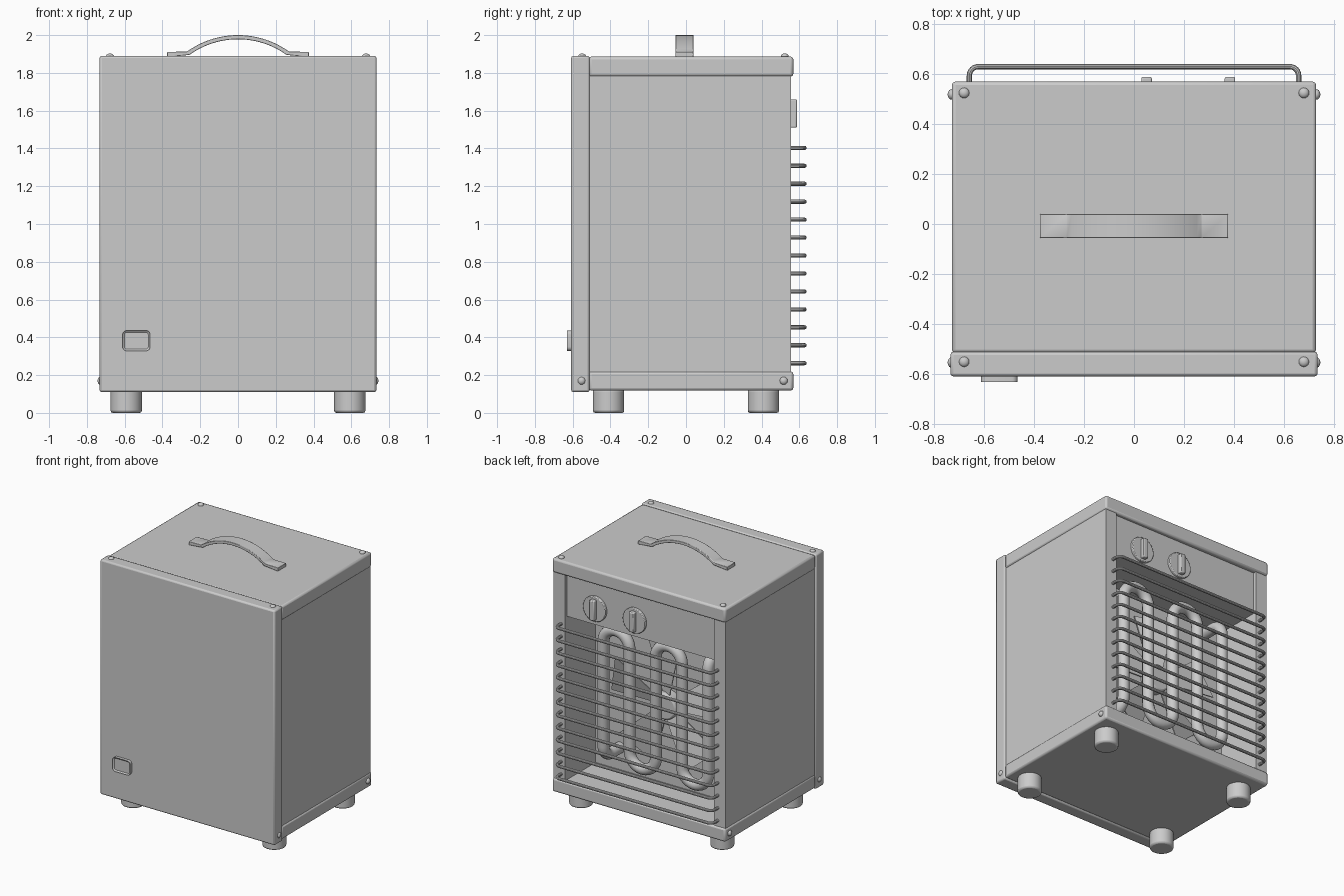
import bpy, bmesh, math
from mathutils import Vector, Matrix

if "Cube" in bpy.data.objects:
    bpy.data.objects.remove(bpy.data.objects["Cube"], do_unlink=True)

grey = bpy.data.materials.new("plain grey")
grey.use_nodes = True
grey.diffuse_color = (0.6, 0.6, 0.6, 1)
grey.node_tree.nodes["Principled BSDF"].inputs["Base Color"].default_value = (0.6, 0.6, 0.6, 1)

AXES = {"X": Matrix.Rotation(math.pi / 2, 4, "Y"),
        "Y": Matrix.Rotation(-math.pi / 2, 4, "X"),
        "Z": Matrix.Identity(4)}


def finish(name, bm, bevel=0.0, segments=2):
    bmesh.ops.recalc_face_normals(bm, faces=bm.faces[:])
    mesh = bpy.data.meshes.new(name)
    bm.to_mesh(mesh)
    bm.free()
    obj = bpy.data.objects.new(name, mesh)
    bpy.context.collection.objects.link(obj)
    mesh.materials.append(grey)
    if bevel:
        mod = obj.modifiers.new("soft edges", "BEVEL")
        mod.width, mod.segments, mod.limit_method = bevel, segments, "ANGLE"
    bpy.ops.object.select_all(action="DESELECT")
    obj.select_set(True)
    bpy.context.view_layer.objects.active = obj
    bpy.ops.object.shade_smooth_by_angle(angle=math.radians(35))
    return obj


def box(name, x, y, z, bevel=0.0):
    """Box from three (low, high) ranges."""
    bm = bmesh.new()
    size = [r[1] - r[0] for r in (x, y, z)]
    mid = [(r[1] + r[0]) / 2 for r in (x, y, z)]
    bmesh.ops.create_cube(bm, size=1, matrix=Matrix.Translation(mid) @ Matrix.Diagonal((*size, 1)))
    return finish(name, bm, bevel)


def cylinder(name, centre, radius, depth, axis="Z", bevel=0.0):
    bm = bmesh.new()
    bmesh.ops.create_cone(bm, cap_ends=True, segments=32, radius1=radius, radius2=radius,
                          depth=depth, matrix=Matrix.Translation(centre) @ AXES[axis])
    return finish(name, bm, bevel)


def dome(name, centre, axis):
    """Flattened round screw head."""
    bm = bmesh.new()
    bmesh.ops.create_uvsphere(bm, u_segments=16, v_segments=10, radius=0.021,
                              matrix=Matrix.Translation(centre) @ AXES[axis] @ Matrix.Diagonal((1, 1, 0.75, 1)))
    return finish(name, bm)


def extrude_profile(name, points, shift, bevel=0.0):
    """Closed outline of 3D points pushed along a vector."""
    bm = bmesh.new()
    face = bm.faces.new([bm.verts.new(p) for p in points])
    new = bmesh.ops.extrude_face_region(bm, geom=[face])["geom"]
    bmesh.ops.translate(bm, vec=shift, verts=[v for v in new if isinstance(v, bmesh.types.BMVert)])
    return finish(name, bm, bevel)


def tube(name, points, radius, sides):
    """Round tube swept along a path of points."""
    bm = bmesh.new()
    points = [Vector(p) for p in points]
    rings, normal = [], None
    for i, p in enumerate(points):
        tangent = (points[min(i + 1, len(points) - 1)] - points[max(i - 1, 0)]).normalized()
        if normal is None:
            normal = tangent.orthogonal()
        normal = (normal - tangent * normal.dot(tangent)).normalized()
        side = tangent.cross(normal)
        angles = [math.tau * k / sides for k in range(sides)]
        rings.append([bm.verts.new(p + radius * (math.cos(a) * normal + math.sin(a) * side)) for a in angles])
    for a, b in zip(rings, rings[1:]):
        for k in range(sides):
            n = (k + 1) % sides
            bm.faces.new((a[k], a[n], b[n], b[k]))
    bm.faces.new(rings[0])
    bm.faces.new(rings[-1])
    return finish(name, bm)


def arc(centre, u, v, radius, start, end, steps):
    """Arc points in the plane of the directions u and v, angles in degrees."""
    c, u, v = Vector(centre), Vector(u), Vector(v)
    angles = [math.radians(start + (end - start) * i / steps) for i in range(steps + 1)]
    return [c + radius * (math.cos(a) * u + math.sin(a) * v) for a in angles]


X, Y, Z = (1, 0, 0), (0, 1, 0), (0, 0, 1)

# Casing
box("front_cover", (-0.733, 0.733), (-0.608, -0.51), (0.11, 1.89), 0.012)
box("top_cap", (-0.727, 0.727), (-0.515, 0.568), (1.78, 1.886), 0.014)
box("bottom_tray", (-0.727, 0.727), (-0.515, 0.568), (0.118, 0.22), 0.014)
box("inner_body", (-0.71, 0.71), (-0.52, 0.19), (0.2, 1.8))
for s, side in ((-1, "right"), (1, "left")):
    box(side + "_side_wall", sorted((s * 0.625, s * 0.72)), (-0.515, 0.557), (0.21, 1.79))

# Control panel with two knobs
box("control_panel", (-0.63, 0.63), (0.18, 0.535), (1.46, 1.79))
for i, x in enumerate((0.05, 0.383)):
    cylinder(f"knob_disc_{i}", (x, 0.54, 1.585), 0.095, 0.03, "Y", 0.005)
    box(f"knob_grip_{i}", (x - 0.021, x + 0.021), (0.54, 0.587), (1.51, 1.66), 0.006)

# Guard wires
for i in range(13):
    z = 0.263 + 0.095 * i
    path = [(0.657, 0.54, z)]
    path += arc((0.622, 0.593, z), X, Y, 0.035, 0, 90, 6)
    path += arc((-0.622, 0.593, z), X, Y, 0.035, 90, 180, 6)
    path += [(-0.657, 0.54, z)]
    tube(f"guard_wire_{i}", path, 0.011, 10)

# Serpentine heating element, its ends turning into the inner wall
pitch, depth, low, high = 0.22, 0.39, 0.5, 1.27
r = pitch / 2
columns = [(2 - i) * pitch - 0.02 for i in range(5)]
path = [(columns[0], 0.15, low - r)] + arc((columns[0], depth - 0.09, low - 0.02), Y, Z, 0.09, -90, 0, 8)
for i in range(4):
    middle = columns[i] - r
    if i % 2 == 0:
        path += arc((middle, depth, high), X, Z, r, 0, 180, 14)
    else:
        path += arc((middle, depth, low), X, Z, r, 0, -180, 14)
path += arc((columns[4], depth - 0.09, high + 0.02), Y, Z, 0.09, 0, 90, 8) + [(columns[4], 0.15, high + r)]
tube("heating_element", path, 0.041, 16)

# Fan
cylinder("fan_hub", (0, 0.225, 0.84), 0.1, 0.09, "Y", 0.012)
for i in range(5):
    turn = Matrix.Translation((0, 0.23, 0.84)) @ Matrix.Rotation(math.tau * i / 5, 4, "Y")
    outline = [(-0.04, 0.02, 0.08), (0.04, -0.02, 0.08), (0.17, -0.03, 0.45), (-0.13, 0.03, 0.47)]
    extrude_profile(f"fan_blade_{i}", [turn @ Vector(p) for p in outline], (0, 0.008, 0))

# Carrying handle: flat tabs joined by an arch
half, rise = 0.27, 0.087
radius = (half ** 2 + rise ** 2) / (2 * rise)
spread = math.degrees(math.asin(half / radius))
top = arc((0, -0.056, 2.0 - radius), X, Z, radius, 90 + spread, 90 - spread, 24)
under = arc((0, -0.056, 2.0 - radius), X, Z, radius - 0.022, 90 - spread, 90 + spread, 24)
outline = [(-0.375, -0.056, 1.884), (-0.375, -0.056, 1.911)] + top
outline += [(0.375, -0.056, 1.911), (0.375, -0.056, 1.884)] + under
extrude_profile("carry_handle", outline, (0, 0.096, 0), 0.003)

# Power switch: rounded rim around a sunken rocker
def rounded_rect(cx, cz, w, h, rad, y):
    pts = []
    for sx, sz, a in ((1, 1, 0), (-1, 1, 90), (-1, -1, 180), (1, -1, 270)):
        pts += arc((cx + sx * (w - rad), y, cz + sz * (h - rad)), X, Z, rad, a, a + 90, 5)
    return pts

bm = bmesh.new()
face = bm.faces.new([bm.verts.new(p) for p in rounded_rect(-0.538, 0.382, 0.073, 0.054, 0.022, -0.6)])
new = bmesh.ops.extrude_face_region(bm, geom=[face])["geom"]
bmesh.ops.translate(bm, vec=(0, -0.03, 0), verts=[v for v in new if isinstance(v, bmesh.types.BMVert)])
cap = [f for f in new if isinstance(f, bmesh.types.BMFace)]
bmesh.ops.inset_region(bm, faces=cap, thickness=0.01)
bmesh.ops.translate(bm, vec=(0, 0.008, 0), verts=cap[0].verts[:])
finish("power_switch", bm)

# Feet and screws, repeated at the corners
for sx, side in ((-1, "right"), (1, "left")):
    for sy, end in ((-1, "front"), (1, "back")):
        cylinder(f"{end}_{side}_foot", (sx * 0.592, sy * 0.41, 0.063), 0.083, 0.126, "Z", 0.012)
        dome(f"{end}_{side}_top_screw", (sx * 0.678, -0.55 if sy < 0 else 0.523, 1.887), "Z")
        dome(f"{end}_{side}_side_screw", (sx * 0.728, -0.553 if sy < 0 else 0.517, 0.17), "X")
